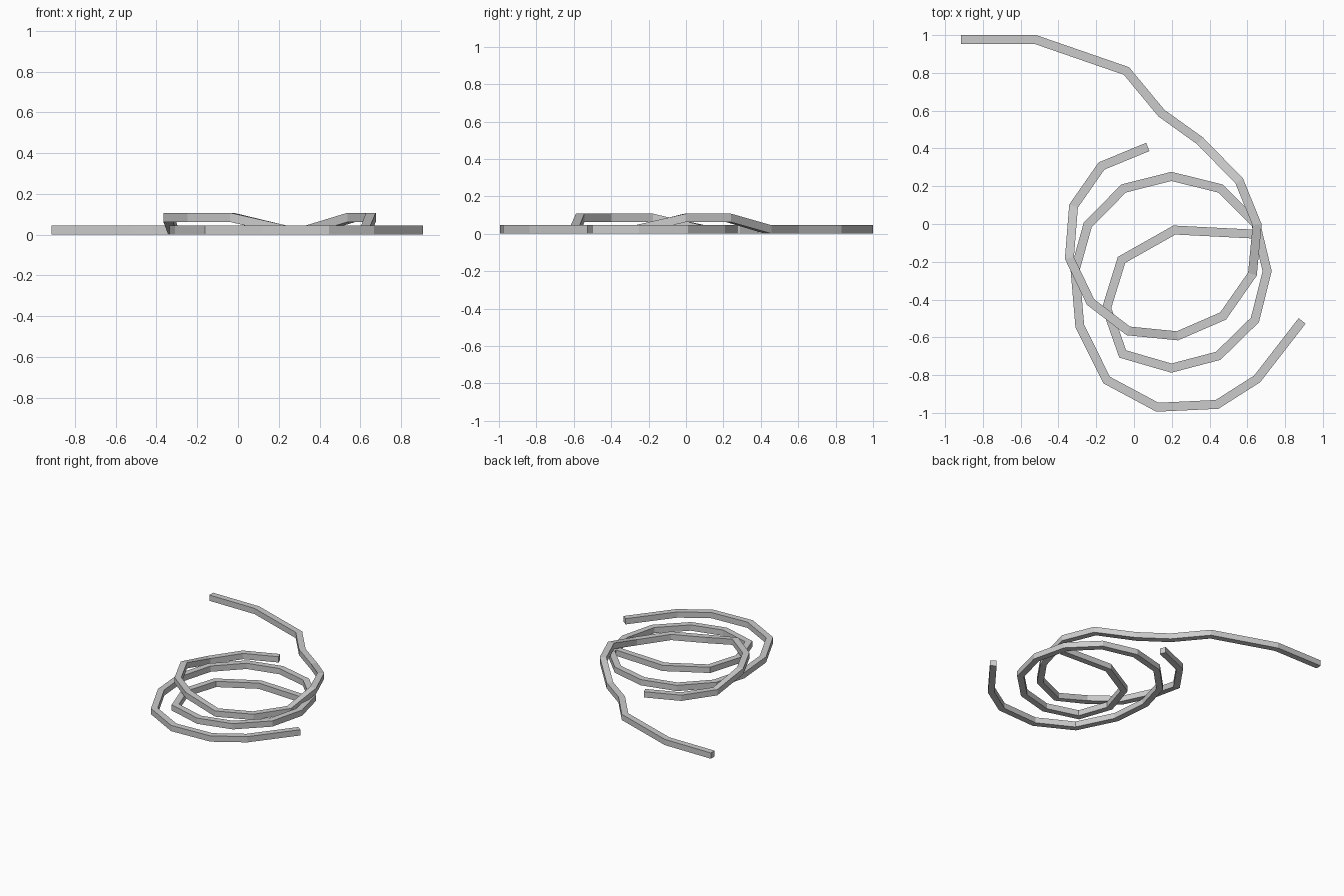
import bpy, bmesh
from mathutils import Vector

if "Cube" in bpy.data.objects:
    bpy.data.objects.remove(bpy.data.objects["Cube"])

W, H = 0.047, 0.045      # square rope section
LOW, HIGH = 0.0235, 0.085  # centre heights: on the ground / crossing over


def rope(name, pts, raised=()):
    """Sweep an upright rectangular section along a mitred path."""
    bm = bmesh.new()
    p = [Vector(q) for q in pts]
    rings = []
    for i, c in enumerate(p):
        a = (c - p[i - 1]).normalized() if i > 0 else None
        b = (p[i + 1] - c).normalized() if i < len(p) - 1 else None
        a, b = a or b, b or a
        t = (a + b).normalized()
        side = Vector((-t.y, t.x)) * (W / 2 / max(t.dot(a), 0.5))
        z = HIGH if i in raised else LOW
        rings.append([bm.verts.new((c.x + s * side.x, c.y + s * side.y, z + u * H / 2))
                      for s, u in ((-1, -1), (1, -1), (1, 1), (-1, 1))])
    for r, q in zip(rings, rings[1:]):
        for k in range(4):
            n = (k + 1) % 4
            bm.faces.new((r[k], r[n], q[n], q[k]))
    bm.faces.new(rings[0])
    bm.faces.new(rings[-1])
    bmesh.ops.recalc_face_normals(bm, faces=bm.faces)
    me = bpy.data.meshes.new(name)
    bm.to_mesh(me)
    bm.free()
    ob = bpy.data.objects.new(name, me)
    bpy.context.collection.objects.link(ob)
    return ob


# Upper strand: long tail, then a loop crossing over the lower coil twice
rope("rope_upper_strand", [
    (-0.915, 0.976), (-0.52, 0.976), (-0.04, 0.81), (0.145, 0.587),
    (0.35, 0.44), (0.557, 0.228), (0.652, -0.005), (0.627, -0.265),
    (0.472, -0.487), (0.23, -0.592), (-0.03, -0.566), (-0.23, -0.413),
    (-0.342, -0.18), (-0.32, 0.095), (-0.172, 0.307), (0.073, 0.408)],
    raised={5, 6, 10, 11, 12})

# Lower coil: outer sweep, full middle loop, then the inner turn
rope("rope_lower_coil", [
    (0.89, -0.513), (0.652, -0.82), (0.44, -0.955), (0.124, -0.97),
    (-0.145, -0.826), (-0.287, -0.54), (-0.312, -0.245), (-0.245, -0.005),
    (-0.055, 0.188), (0.198, 0.252), (0.457, 0.188), (0.645, 0.0),
    (0.705, -0.25), (0.64, -0.508), (0.446, -0.698), (0.198, -0.763),
    (-0.06, -0.688), (-0.145, -0.445), (-0.066, -0.19), (0.214, -0.032),
    (0.63, -0.053)])
